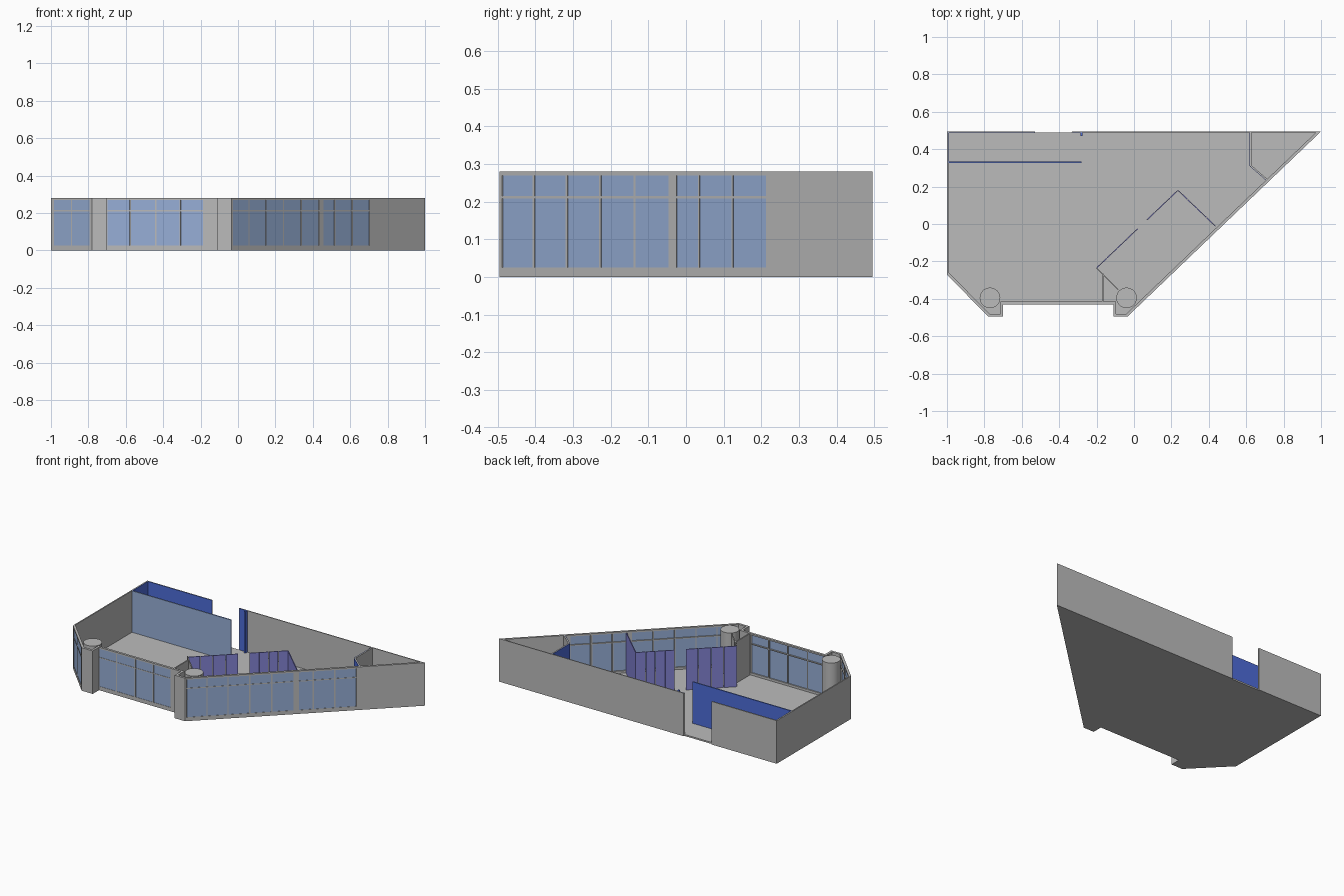
import bpy, bmesh, math
from mathutils import Vector

if "Cube" in bpy.data.objects:
    bpy.data.objects.remove(bpy.data.objects["Cube"])

H = 0.28
SILL, HEAD, TRANSOM = 0.025, 0.27, 0.212


def material(name, rgb):
    m = bpy.data.materials.new(name)
    m.diffuse_color = (*rgb, 1)
    m.use_nodes = True
    m.node_tree.nodes["Principled BSDF"].inputs["Base Color"].default_value = m.diffuse_color
    return m


GREY = material("wall_grey", (0.5, 0.5, 0.5))
GLASS = material("window_blue", (0.31, 0.43, 0.68))
BLUE = material("deep_blue", (0.075, 0.15, 0.69))
PURPLE = material("partition_purple", (0.23, 0.23, 0.67))


def prism(name, pts, z0, z1, mat):
    """Extrude a plan polygon from z0 to z1."""
    bm = bmesh.new()
    lo = [bm.verts.new((p[0], p[1], z0)) for p in pts]
    hi = [bm.verts.new((p[0], p[1], z1)) for p in pts]
    bm.faces.new(lo)
    bm.faces.new(hi)
    n = len(pts)
    for i in range(n):
        j = (i + 1) % n
        bm.faces.new((lo[i], lo[j], hi[j], hi[i]))
    bmesh.ops.recalc_face_normals(bm, faces=bm.faces)
    me = bpy.data.meshes.new(name)
    bm.to_mesh(me)
    bm.free()
    me.materials.append(mat)
    ob = bpy.data.objects.new(name, me)
    bpy.context.collection.objects.link(ob)
    return ob


def strip(name, p, q, off0, off1, mat, z0=0.01, z1=H):
    """Straight upright plate from p to q; offsets are to the left of travel."""
    p, q = Vector(p), Vector(q)
    d = (q - p).normalized()
    n = Vector((-d.y, d.x))
    return prism(name, [p + n * off0, q + n * off0, q + n * off1, p + n * off1], z0, z1, mat)


# Outline of the building, counter-clockwise, with a thickness for each side
OUT = [Vector(p) for p in ((-1, .495), (-1, -.27), (-.78, -.495), (-.70, -.495), (-.70, -.43),
                           (-.11, -.43), (-.11, -.495), (-.035, -.495), (1, .495))]
THICK = [.008, .015, .015, .015, .015, .015, .015, .015, .006]
N = len(OUT)


def side(i):
    d = (OUT[(i + 1) % N] - OUT[i % N]).normalized()
    n = Vector((-d.y, d.x))
    return OUT[i % N] + n * THICK[i % N], d


def inner_corner(i):
    (p, d), (q, e) = side((i - 1) % N), side(i)
    t = (q - p).cross(e) / d.cross(e) if hasattr(d, "cross") else 0
    return p + d * t


INN = [inner_corner(i) for i in range(N)]


def wall(name, i, u0, u1, z0, z1, mat=GREY, d0=0.0, d1=1.0):
    """Piece of side i between fractions u0..u1 along it and d0..d1 through it."""
    j = (i + 1) % N

    def pt(u, d):
        return OUT[i].lerp(OUT[j], u).lerp(INN[i].lerp(INN[j], u), d)
    return prism(name, [pt(u0, d0), pt(u1, d0), pt(u1, d1), pt(u0, d1)], z0, z1, mat)


# Floor and solid walls
prism("floor", INN, 0, 0.01, GREY)
for i in (0, 2, 3, 5, 6):
    wall("solid_wall", i, 0, 1, 0, H)
# Back wall with a doorway gap
wall("back_wall_long", 8, 0, (1 + .33) / 2, 0, H)
wall("back_wall_short", 8, (1 + .53) / 2, 1, 0, H)


def glazed(name, i, bays, mullions):
    """Side with sill, head, piers, panes, mullions and transoms."""
    length = (OUT[i + 1] - OUT[i]).length
    wall(name + "_sill", i, 0, 1, 0, SILL)
    wall(name + "_head", i, 0, 1, HEAD, H)
    edges = [0.0] + [u for b in bays for u in b] + [1.0]
    for a, b in zip(edges[::2], edges[1::2]):
        if b - a > 0.001:
            wall(name + "_pier", i, a, b, SILL, HEAD)
    for a, b in bays:
        wall(name + "_pane", i, a, b, SILL, HEAD, GLASS, 0.12, 0.5)
        wall(name + "_transom", i, a, b, TRANSOM - .003, TRANSOM + .003)
    w = 0.0035 / length
    for u in mullions:
        wall(name + "_mullion", i, u - w, u + w, SILL, HEAD)


def diag(y):
    return (y + .495) / .99


def front(x):
    return (x + .70) / .59


def corner(x):
    return (x + 1) / .22


glazed("corner_window", 1, [(corner(-.985), corner(-.795))], [corner(-.89)])
glazed("front_window", 4, [(front(-.697), front(-.187))], [front(x) for x in (-.575, -.44, -.31)])
glazed("side_window", 7, [(diag(-.488), diag(-.047)), (diag(-.025), diag(.212))],
       [diag(y) for y in (-.405, -.317, -.228, -.137, .034, .123)])

# Round columns
for x in (-.77, -.04):
    ring = [(x + .055 * math.cos(a), -.395 + .055 * math.sin(a))
            for a in (k * math.tau / 32 for k in range(32))]
    col = prism("column", ring, 0.01, H, GREY)
    bpy.ops.object.select_all(action='DESELECT')
    col.select_set(True)
    bpy.context.view_layer.objects.active = col
    bpy.ops.object.shade_smooth_by_angle()

# Back corridor: glass-faced screen with blue rear, and blue lining
strip("screen_front", (-.992, .33), (-.28, .33), -.004, 0, GLASS)
strip("screen_rear", (-.992, .33), (-.28, .33), 0, .004, BLUE)
strip("lining_left", (-.992, .489), (-.992, .334), 0, .002, BLUE)
strip("lining_back", (-.53, .489), (-.99, .489), 0, .002, BLUE)
strip("lining_door", (-.28, .489), (-.33, .489), 0, .002, BLUE)
strip("door_stub", (-.28, .489), (-.28, .47), -.005, .005, BLUE)

# Triangular room at the sharp corner, grey inside and blue outside
for p, q in (((.62, .489), (.62, .31)), ((.62, .31), (.707, .235))):
    strip("corner_room_wall", p, q, 0, .008, GREY)
    strip("corner_room_lining", p, q, -.002, 0, BLUE)

# Small grey partitions beside the right column
strip("column_partition", (-.168, -.265), (-.168, -.416), -.004, .004, GREY)
strip("column_partition_angled", (-.2, -.235), (-.085, -.35), -.003, .003, GREY)

# Purple folding partitions, each made of four leaves
for p, q in (((-.2, -.235), (.02, -.025)), ((.067, .02), (.235, .18)), ((.235, .18), (.437, -.013))):
    p, q = Vector(p), Vector(q)
    g = 0.0015 / (q - p).length
    for k in range(4):
        strip("partition_leaf", p.lerp(q, k / 4 + g), p.lerp(q, (k + 1) / 4 - g),
              -.0025, .0025, PURPLE, 0.01, 0.275)
